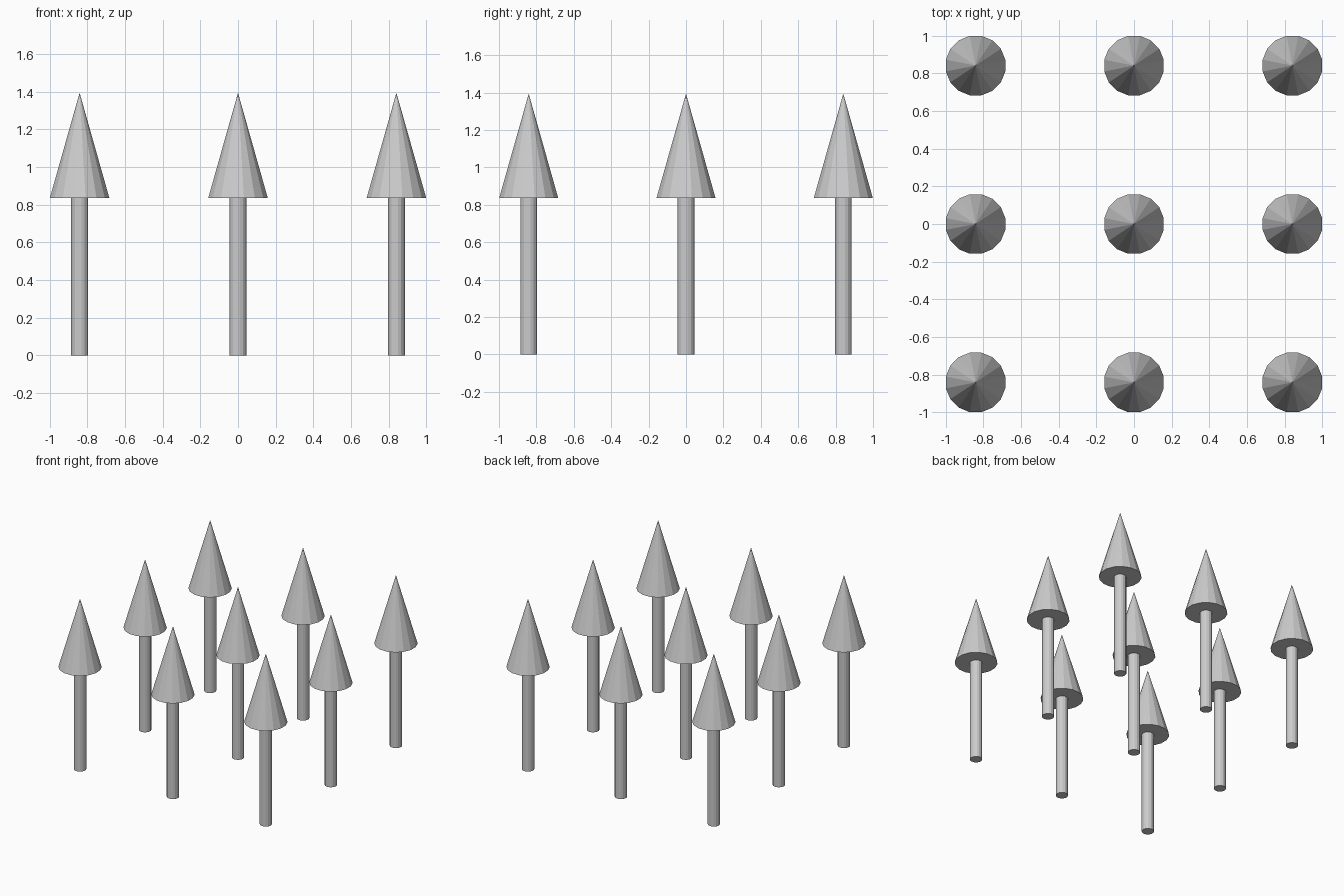
import bpy, math

if "Cube" in bpy.data.objects:
    bpy.data.objects.remove(bpy.data.objects["Cube"])

SIDES = 16
SPACING = 0.841
SHAFT_R, HEAD_R = 0.046, 0.161
SHAFT_TOP, TIP = 0.836, 1.394
TURN = math.pi / SIDES  # flats face the axes


def cone(name, x, y, z0, z1, r0, r1):
    """Flat-shaded upright cone or cylinder between two heights."""
    bpy.ops.mesh.primitive_cone_add(
        vertices=SIDES, radius1=r0, radius2=r1, depth=z1 - z0,
        location=(x, y, (z0 + z1) / 2), rotation=(0, 0, TURN))
    bpy.context.object.name = name


# three by three grid of upright arrows
for row in (-1, 0, 1):
    for col in (-1, 0, 1):
        x, y = col * SPACING, row * SPACING
        tag = f"{row + 2}_{col + 2}"
        cone(f"shaft_{tag}", x, y, 0, SHAFT_TOP, SHAFT_R, SHAFT_R)
        cone(f"arrow_head_{tag}", x, y, SHAFT_TOP, TIP, HEAD_R, 0)
